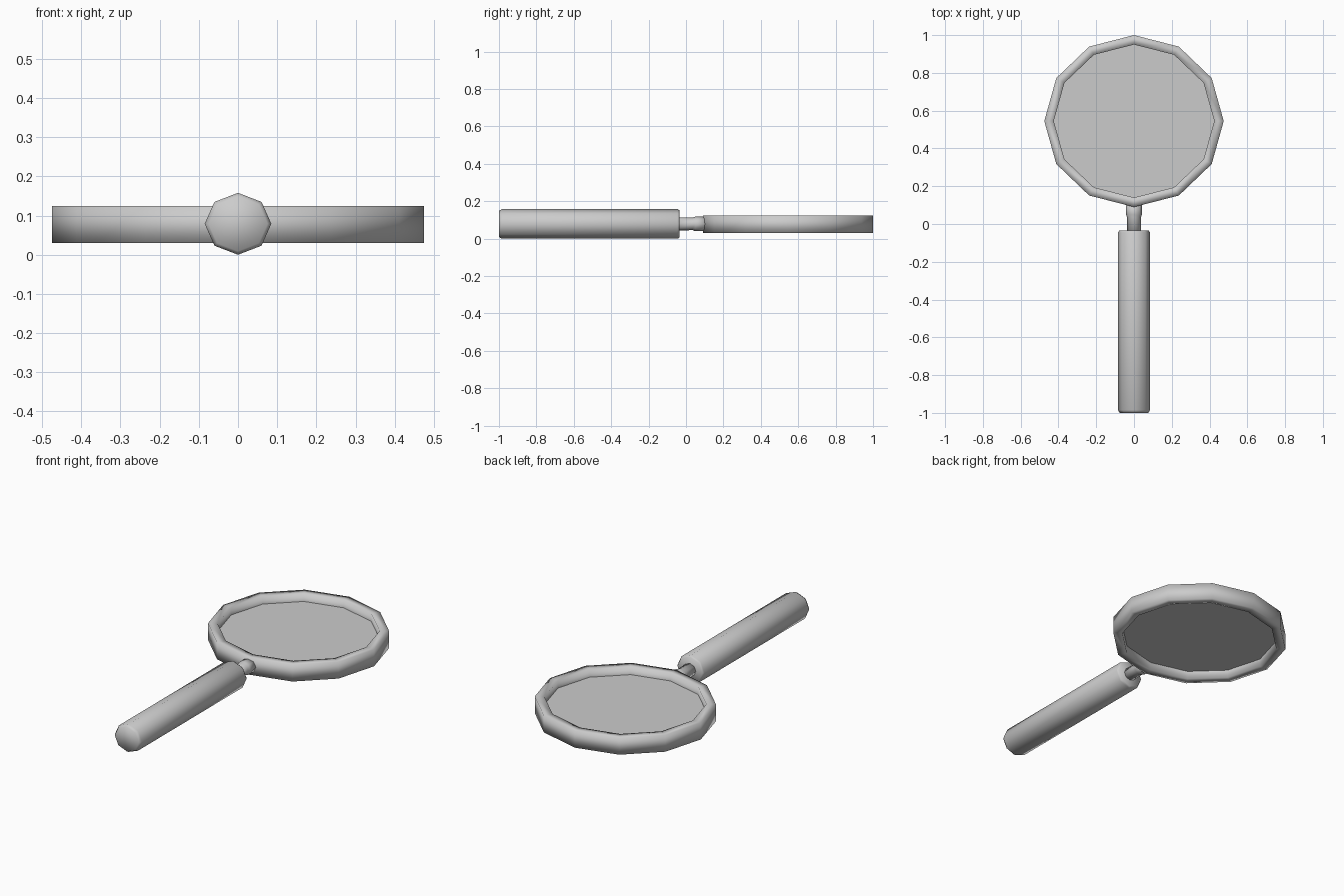
import bpy
import bmesh
from math import sin, cos, tau

cube = bpy.data.objects.get("Cube")
if cube:
    bpy.data.objects.remove(cube, do_unlink=True)

grey = bpy.data.materials.new("light_grey")
grey.use_nodes = True
colour = (0.6, 0.6, 0.6, 1.0)
grey.diffuse_color = colour
grey.node_tree.nodes["Principled BSDF"].inputs["Base Color"].default_value = colour

MID_Z = 0.079


def lathe(name, profile, sides, place, closed=False, smooth=True):
    """Spin (radius, offset) points; place maps (cos, sin, radius, offset) to a point."""
    bm = bmesh.new()
    angles = [tau * i / sides for i in range(sides)]
    rings = [[bm.verts.new(place(cos(a), sin(a), r, t)) for a in angles]
             for r, t in profile]
    pairs = list(zip(rings, rings[1:]))
    if closed:
        pairs.append((rings[-1], rings[0]))
    for low, high in pairs:
        for i in range(sides):
            j = (i + 1) % sides
            bm.faces.new((low[i], low[j], high[j], high[i]))
    if not closed:
        bm.faces.new(rings[0])
        if len(rings) > 1:
            bm.faces.new(rings[-1])
    bmesh.ops.recalc_face_normals(bm, faces=bm.faces)
    for face in bm.faces:
        face.smooth = smooth
    mesh = bpy.data.meshes.new(name)
    bm.to_mesh(mesh)
    bm.free()
    mesh.materials.append(grey)
    obj = bpy.data.objects.new(name, mesh)
    bpy.context.collection.objects.link(obj)
    return obj


def upright(c, s, r, z):
    # Slightly oval hoop lying flat
    return (c * r, 0.545 + s * (r - 0.02), z)


def along_y(c, s, r, y):
    # Slightly flattened bar running front to back
    return (c * r, y, MID_Z + s * r * 0.93)


# Rim with a rectangular section
lathe("rim", [(0.475, 0.03), (0.475, 0.125), (0.425, 0.125), (0.425, 0.03)],
      12, upright, closed=True)

# Thin lens held halfway up the rim
lathe("lens", [(0.426, 0.075), (0.426, 0.081)], 12, upright, smooth=False)

# Handle with small chamfers at both ends
lathe("handle", [(0.075, -1.0), (0.085, -0.985), (0.085, -0.045), (0.078, -0.035)],
      8, along_y)

# Neck with a collar where it meets the rim
lathe("neck", [(0.038, -0.05), (0.036, 0.035), (0.042, 0.05), (0.042, 0.105)],
      8, along_y)
